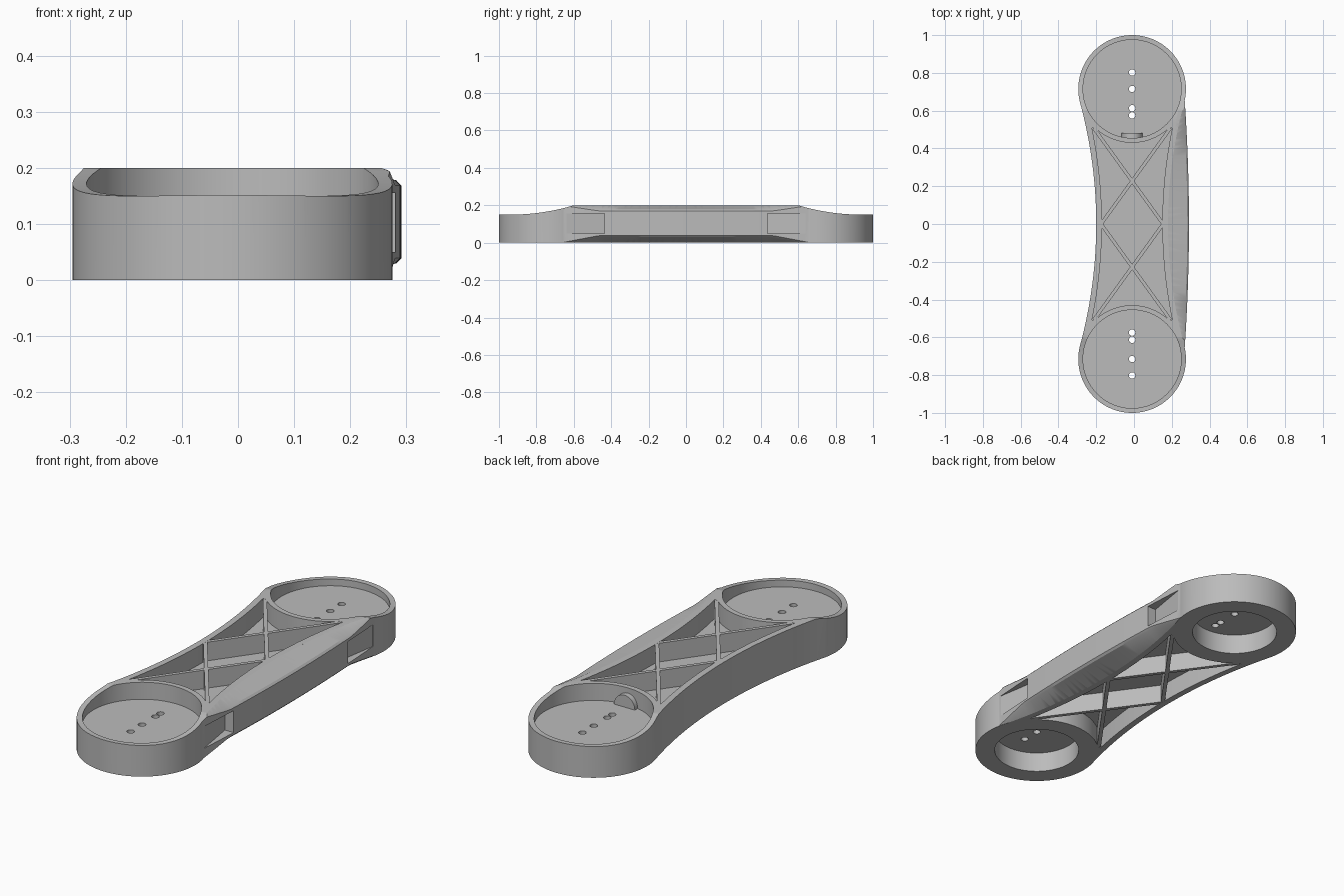
import bpy, bmesh, math
from mathutils import Vector

cube = bpy.data.objects.get("Cube")
if cube:
    bpy.data.objects.remove(cube, do_unlink=True)

grey = bpy.data.materials.new("plain grey")
grey.use_nodes = True
grey.diffuse_color = (0.5, 0.5, 0.5, 1)
grey.node_tree.nodes["Principled BSDF"].inputs["Base Color"].default_value = (0.5, 0.5, 0.5, 1)

CX, CUP_Y, CUP_R, TOP = -0.01, 0.715, 0.285, 0.2
WAIST = 0.19
# radius of the waist arc that meets both cups tangentially
ARC_R = (WAIST**2 + CUP_Y**2 - CUP_R**2) / (2 * (CUP_R - WAIST))
TANGENT = math.atan2(CUP_Y, WAIST + ARC_R)


def half_width(y, inset=0.0):
    return WAIST + ARC_R - math.sqrt((ARC_R + inset)**2 - y * y)


def loft(name, rings):
    """Closed solid through rings of equal length."""
    bm = bmesh.new()
    loops = [[bm.verts.new(p) for p in ring] for ring in rings]
    for a, b in zip(loops, loops[1:]):
        for i in range(len(a)):
            j = (i + 1) % len(a)
            bm.faces.new((a[i], a[j], b[j], b[i]))
    bm.faces.new(loops[0])
    bm.faces.new(loops[-1])
    bmesh.ops.recalc_face_normals(bm, faces=bm.faces)
    mesh = bpy.data.meshes.new(name)
    bm.to_mesh(mesh)
    bm.free()
    mesh.materials.append(grey)
    obj = bpy.data.objects.new(name, mesh)
    bpy.context.collection.objects.link(obj)
    return obj


def prism(name, outline, z0, z1):
    return loft(name, [[(x, y, z) for x, y in outline] for z in (z0, z1)])


def circle(x, y, r, n=96):
    return [(x + r * math.cos(math.tau * i / n), y + r * math.sin(math.tau * i / n)) for i in range(n)]


def combine(target, tool, operation="DIFFERENCE"):
    tool.hide_render = True
    mod = target.modifiers.new("combine", "BOOLEAN")
    mod.operation, mod.solver, mod.object = operation, "EXACT", tool
    bpy.ops.object.select_all(action="DESELECT")
    bpy.context.view_layer.objects.active = target
    target.select_set(True)
    bpy.ops.object.modifier_apply(modifier=mod.name)
    bpy.data.objects.remove(tool, do_unlink=True)


def spread(a, b, n):
    return [a + (b - a) * i / n for i in range(n + 1)]


# Waisted body outline: two round ends joined by concave sides
tangent_y = CUP_Y - CUP_R * math.sin(TANGENT)
right_side = [(half_width(y), y) for y in spread(-tangent_y, tangent_y, 32)]
back_end = [(CUP_R * math.cos(a), CUP_Y + CUP_R * math.sin(a))
            for a in spread(-TANGENT, math.pi + TANGENT, 64)[1:-1]]
half = right_side + back_end
outline = half + [(-x, -y) for x, y in half]
body = prism("link_body", [(CX + x, y) for x, y in outline], 0, TOP)

# Bulging rail on the left side, chamfered above and below
rings = []
for y in spread(-0.66, 0.66, 44):
    t = min(1, (0.66 - abs(y)) / 0.2)
    inner = CX + half_width(min(abs(y), tangent_y)) - 0.02
    outer = 0.268 + 0.023 * (1 - (y / 0.66)**2)
    low, high = 0.03 * t, TOP - 0.022 * t
    r = 0.008 * t + 0.001
    rings.append([(inner, y, 0), (inner + 0.02, y, 0), (outer - r, y, low), (outer, y, low + r),
                  (outer, y, high - r), (outer - r, y, high), (inner + 0.02, y, TOP), (inner, y, TOP)])
combine(body, loft("rail", rings), "UNION")

# Truss window cut from above and below, leaving a thin middle web
corner_y = 0.508
side = [(half_width(y, 0.03), y) for y in spread(-corner_y, corner_y, 24)]
end_x = side[-1][0]
end = [(x, CUP_Y - math.sqrt(CUP_R**2 - x * x)) for x in spread(end_x, -end_x, 24)[1:-1]]
window = side + end
window = [(CX + x, y) for x, y in window + [(-x, -y) for x, y in window]]
for z0, z1 in ((-0.1, 0.09), (0.11, 0.4)):
    combine(body, prism("window_cutter", window, z0, z1))

# Cups, bottom openings, screw holes, side notches and scooped rims
for s in (-1, 1):
    combine(body, prism("cup_cutter", circle(CX, s * CUP_Y, 0.26), 0.118, 0.5))
    combine(body, prism("bottom_cutter", circle(CX, s * CUP_Y, 0.195), -0.1, 0.098))
    for y in (0.575, 0.613, 0.715, 0.802):
        combine(body, prism("hole_cutter", circle(CX, s * y, 0.017, 24), 0.05, 0.15))
    notch = [(0.235, s * 0.435), (0.4, s * 0.435), (0.4, s * 0.64), (0.268, s * 0.64)]
    combine(body, prism("notch_cutter", notch, 0.05, 0.155))
    scoop = circle(s * 0.94, 1.33, 1.18, 256)
    combine(body, loft("scoop_cutter", [[(x, y, z) for y, z in scoop] for x in (-0.5, 0.5)]))


# Crossed ribs
def rib(name, start, finish, width=0.018):
    a, b = Vector(start), Vector(finish)
    d = (b - a).normalized()
    n = Vector((-d.y, d.x)) * width / 2
    return prism(name, [tuple(p) for p in (a + n, b + n, b - n, a - n)], 0.0005, TOP - 0.0005)


parts = [body]
for s, end_name in ((-1, "front"), (1, "back")):
    for m, side_name in ((-1, "right"), (1, "left")):
        parts.append(rib(f"{end_name}_{side_name}_rib",
                         (CX + m * 0.203, s * 0.508), (CX - m * 0.168, s * -0.005)))

# Round boss on the inner wall of the back cup
boss = circle(CX, 0.12, 0.055, 48)
parts.append(loft("cup_boss", [[(x, y, z) for x, z in boss] for y in (0.45, 0.482)]))

for obj in parts:
    bpy.ops.object.select_all(action="DESELECT")
    obj.select_set(True)
    bpy.context.view_layer.objects.active = obj
    bpy.ops.object.shade_smooth_by_angle(angle=math.radians(25))
